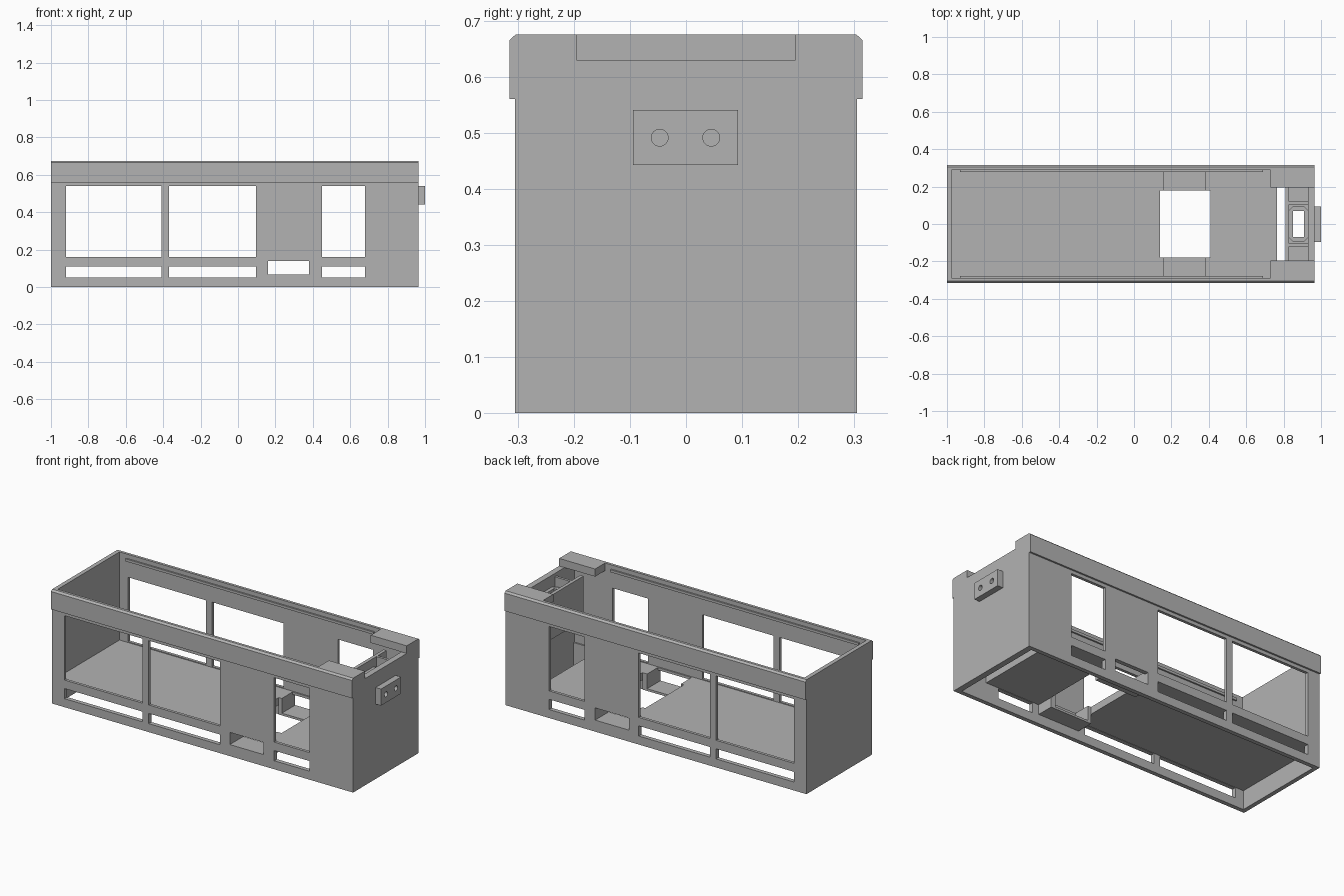
import bpy, bmesh
from math import radians
from mathutils import Matrix

cube = bpy.data.objects.get("Cube")
if cube:
    bpy.data.objects.remove(cube, do_unlink=True)

grey = bpy.data.materials.new("plain_grey")
grey.use_nodes = True
grey.diffuse_color = (0.45, 0.45, 0.45, 1)
grey.node_tree.nodes["Principled BSDF"].inputs["Base Color"].default_value = (0.45, 0.45, 0.45, 1)


def finish(name, bm):
    bmesh.ops.recalc_face_normals(bm, faces=bm.faces)
    mesh = bpy.data.meshes.new(name)
    bm.to_mesh(mesh)
    bm.free()
    mesh.materials.append(grey)
    obj = bpy.data.objects.new(name, mesh)
    bpy.context.collection.objects.link(obj)
    return obj


def box(name, x, y, z):
    bm = bmesh.new()
    bmesh.ops.create_cube(bm, size=1)
    for v in bm.verts:
        v.co = [r[0] if c < 0 else r[1] for c, r in zip(v.co, (x, y, z))]
    return finish(name, bm)


def prism(name, points, offset):
    bm = bmesh.new()
    face = bm.faces.new([bm.verts.new(p) for p in points])
    ext = bmesh.ops.extrude_face_region(bm, geom=[face])["geom"]
    bmesh.ops.translate(bm, vec=offset, verts=[g for g in ext if isinstance(g, bmesh.types.BMVert)])
    return finish(name, bm)


def boolean(obj, other, operation="DIFFERENCE"):
    mod = obj.modifiers.new(operation.lower(), "BOOLEAN")
    mod.operation = operation
    mod.solver = "EXACT"
    mod.object = other
    bpy.context.view_layer.objects.active = obj
    bpy.ops.object.modifier_apply(modifier=mod.name)
    bpy.data.objects.remove(other, do_unlink=True)


def cut(obj, x, y, z):
    boolean(obj, box("cutter", x, y, z))


# Body shell: cross-section with an overhanging, chamfered top band
half = [(0.305, 0), (0.305, 0.56), (0.315, 0.56), (0.315, 0.665), (0.304, 0.675)]
section = half + [(-y, z) for y, z in reversed(half)]
body = prism("body_shell", [(-1, y, z) for y, z in section], (1.965, 0, 0))

# Interior, open underside and the lowered end wall between the corner blocks
cut(body, (-0.975, 0.73), (-0.288, 0.288), (0.155, 1))
cut(body, (0.72, 0.93), (-0.288, 0.288), (0.155, 0.63))
cut(body, (0.72, 1.1), (-0.195, 0.195), (0.63, 1))
cut(body, (-0.975, 0.93), (-0.28, 0.28), (-0.1, 0.112))
cut(body, (0.765, 0.93), (-0.28, 0.28), (-0.1, 0.3))
cut(body, (0.14, 0.41), (-0.18, 0.18), (0, 0.3))

# Step wells hanging under the floor at both sides
for s in (-1, 1):
    y = sorted((s * 0.18, s * 0.295))
    boolean(body, box("step_well", (0.14, 0.41), y, (0.055, 0.13)), "UNION")
    cut(body, (0.16, 0.38), sorted((s * 0.1, s * 0.28)), (0.068, 0.3))
cut(body, (0.16, 0.38), (-1, 1), (0.068, 0.14))

# Large windows and the low slots below them
for x in ((-0.92, -0.41), (-0.37, 0.095), (0.45, 0.68)):
    for z in ((0.16, 0.54), (0.05, 0.11)):
        cut(body, x, (-1, 1), z)

# Thin retaining ridges inside the top band
for s, side in ((-1, "right"), (1, "left")):
    box(side + "_inner_ridge", (-0.93, 0.69), sorted((s * 0.279, s * 0.29)), (0.635, 0.65))

# End compartment: bulkhead, shelf, ribs and an open octagonal socket
box("bulkhead", (0.81, 0.83), (-0.2, 0.2), (0.35, 0.61))
shelf = box("end_shelf", (0.825, 0.935), (-0.2, 0.2), (0.42, 0.45))
cut(shelf, (0.85, 0.91), (-0.07, 0.07), (0, 1))
for s, side in ((-1, "right"), (1, "left")):
    box(side + "_rib", (0.825, 0.935), sorted((s * 0.105, s * 0.12)), (0.44, 0.61))
corners = [(0.83, -0.075), (0.85, -0.095), (0.91, -0.095), (0.93, -0.075)]
octagon = corners + [(x, -y) for x, y in reversed(corners)]
socket = prism("end_socket", [(x, y, 0.44) for x, y in octagon], (0, 0, 0.12))
cut(socket, (0.85, 0.91), (-0.07, 0.07), (0, 1))

# Coupling block with two round holes
block = box("coupling_block", (0.96, 1.0), (-0.095, 0.093), (0.442, 0.54))
for y in (-0.047, 0.045):
    bm = bmesh.new()
    bmesh.ops.create_cone(bm, cap_ends=True, segments=32, radius1=0.015, radius2=0.015, depth=0.06,
                          matrix=Matrix.Translation((1.0, y, 0.491)) @ Matrix.Rotation(radians(90), 4, "Y"))
    boolean(block, finish("hole_cutter", bm))
